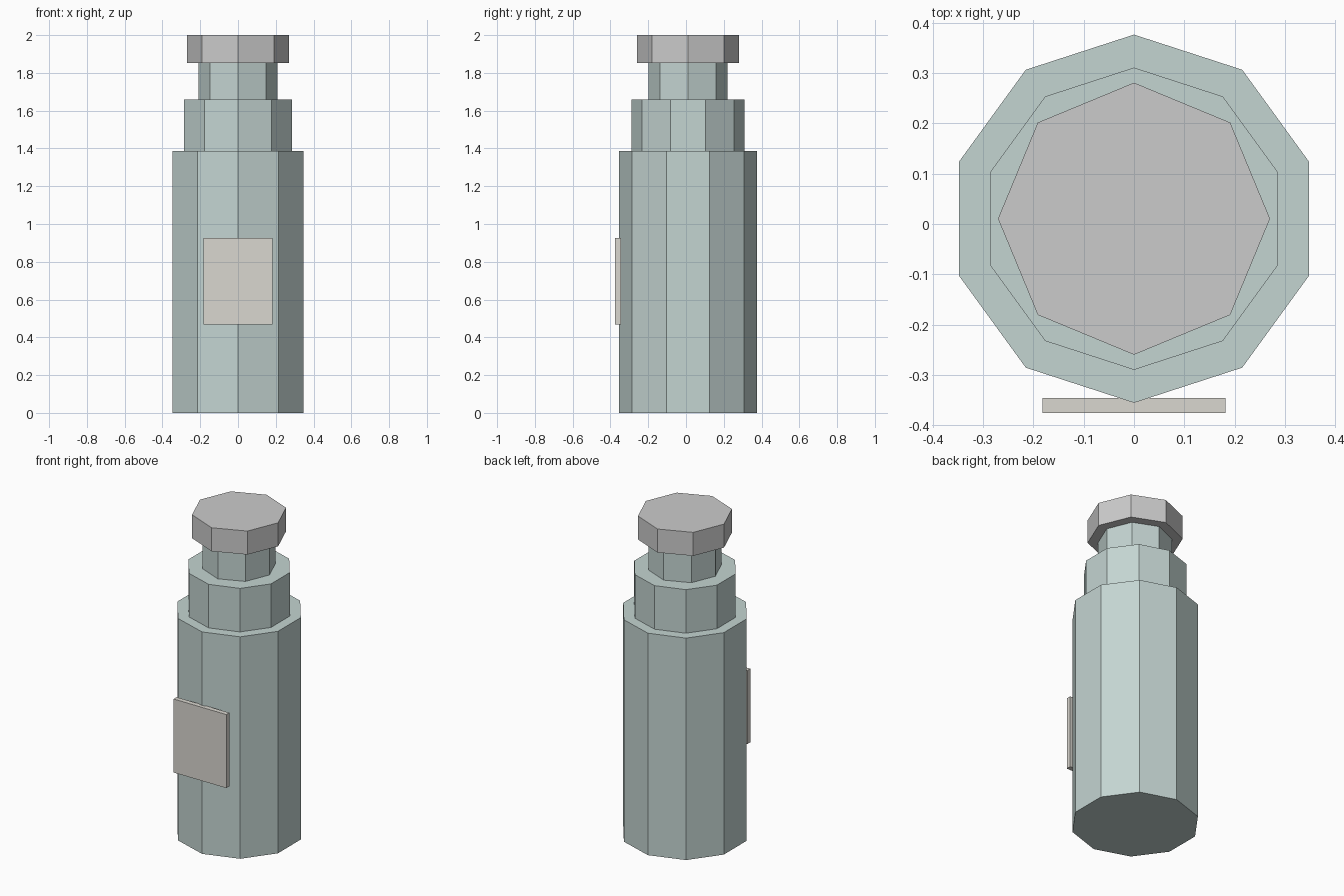
import bpy, bmesh, math

if "Cube" in bpy.data.objects:
    bpy.data.objects.remove(bpy.data.objects["Cube"])

CY = 0.0105  # bottle axis sits slightly behind the origin because of the label


def material(name, rgb):
    m = bpy.data.materials.new(name)
    m.diffuse_color = (*rgb, 1)
    m.use_nodes = True
    m.node_tree.nodes["Principled BSDF"].inputs["Base Color"].default_value = m.diffuse_color
    return m


def finish(name, bm, mat):
    bmesh.ops.recalc_face_normals(bm, faces=bm.faces)
    me = bpy.data.meshes.new(name)
    bm.to_mesh(me)
    bm.free()
    ob = bpy.data.objects.new(name, me)
    bpy.context.collection.objects.link(ob)
    if mat:
        me.materials.append(mat)
    return ob


def prism(name, sides, radius, z0, z1, mat=None):
    """Upright regular prism with one corner pointing to +y."""
    bm = bmesh.new()
    ring = []
    for i in range(sides):
        a = math.pi / 2 + math.tau * i / sides
        ring.append(bm.verts.new((radius * math.cos(a), CY + radius * math.sin(a), z0)))
    base = bm.faces.new(ring)
    top = bmesh.ops.extrude_face_region(bm, geom=[base], use_keep_orig=True)["geom"]
    for v in top:
        if isinstance(v, bmesh.types.BMVert):
            v.co.z = z1
    return finish(name, bm, mat)


def box(name, lo, hi, mat=None):
    bm = bmesh.new()
    bmesh.ops.create_cube(bm, size=1)
    for v in bm.verts:
        v.co = [(a + b) / 2 + c * (b - a) for a, b, c in zip(lo, hi, v.co)]
    return finish(name, bm, mat)


glass = material("pale_glass", (0.55, 0.66, 0.64))
paper = material("paper", (0.70, 0.68, 0.63))

# Stepped bottle, bottom to top
prism("body", 10, 0.3655, 0, 1.386, glass)
prism("shoulder", 10, 0.30, 1.386, 1.658, glass)
prism("neck", 8, 0.21, 1.658, 1.853, glass)
prism("cap", 8, 0.27, 1.853, 2.0)

# Blank label on the front
box("label", (-0.182, -0.375, 0.467), (0.182, -0.345, 0.926), paper)
